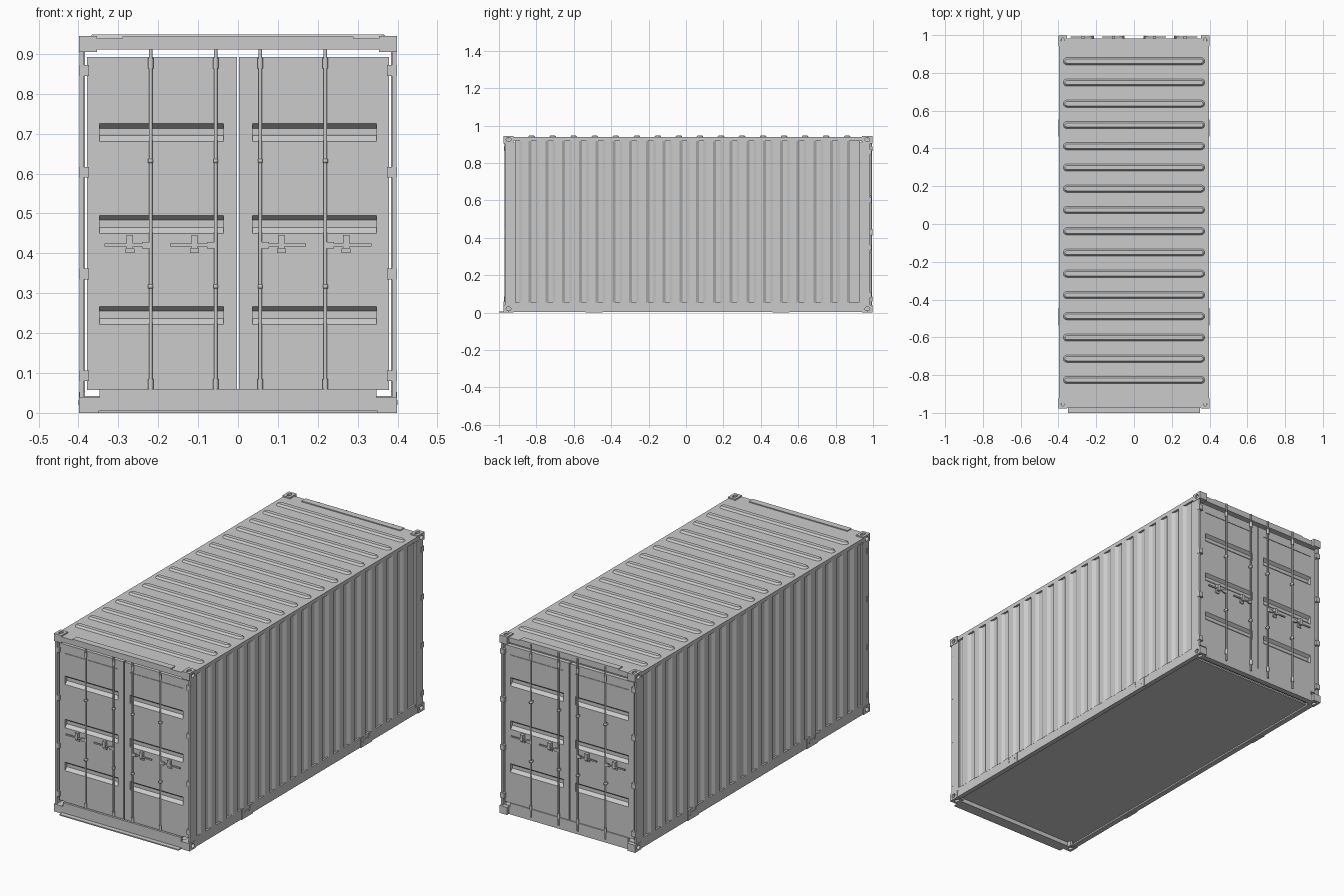
import bpy, bmesh, math
from mathutils import Matrix

if "Cube" in bpy.data.objects:
    bpy.data.objects.remove(bpy.data.objects["Cube"])

FRONT, BACK = -0.976, 0.997   # outer faces of the corner castings


def finish(name, bm, smooth=False):
    bmesh.ops.recalc_face_normals(bm, faces=bm.faces)
    me = bpy.data.meshes.new(name)
    bm.to_mesh(me)
    bm.free()
    for p in me.polygons:
        p.use_smooth = smooth and len(p.vertices) == 4
    ob = bpy.data.objects.new(name, me)
    bpy.context.collection.objects.link(ob)
    return ob


def add_box(bm, xs, ys, zs):
    mid = [(a + b) / 2 for a, b in (xs, ys, zs)]
    size = [abs(b - a) for a, b in (xs, ys, zs)]
    bmesh.ops.create_cube(bm, size=1, matrix=Matrix.Translation(mid) @ Matrix.Diagonal((*size, 1)))


def add_cyl(bm, c, r, h, n=10, axis='Z', sq=(1, 1)):
    rot = {'Z': Matrix(), 'X': Matrix.Rotation(math.pi / 2, 4, 'Y'), 'Y': Matrix.Rotation(math.pi / 2, 4, 'X')}[axis]
    bmesh.ops.create_cone(bm, cap_ends=True, segments=n, radius1=r, radius2=r, depth=h,
                          matrix=Matrix.Translation(c) @ rot @ Matrix.Diagonal((*sq, 1, 1)))


def loft(bm, a, b):
    va, vb = [bm.verts.new(p) for p in a], [bm.verts.new(p) for p in b]
    n = len(va)
    for i in range(n):
        bm.faces.new((va[i], va[(i + 1) % n], vb[(i + 1) % n], vb[i]))
    bm.faces.new(va)
    bm.faces.new(vb)


def box(name, xs, ys, zs):
    bm = bmesh.new()
    add_box(bm, xs, ys, zs)
    return finish(name, bm)


# Corner castings: one block with oval openings, mirrored to eight corners
bm = bmesh.new()
add_box(bm, (-.0225, .0225), (-.0275, .0275), (-.02, .02))
block = finish("casting_block", bm)
bm = bmesh.new()
add_cyl(bm, (0, -.0275, 0), .012, .03, 16, 'Y', (.85, 1.1))
add_cyl(bm, (.0225, 0, 0), .012, .03, 16, 'X', (.9, 1.1))
add_cyl(bm, (0, 0, .02), .012, .024, 16, 'Z', (.8, 1.3))
cutter = finish("casting_cutter", bm)
mod = block.modifiers.new("openings", 'BOOLEAN')
mod.object, mod.solver, mod.use_self = cutter, 'EXACT', True
bpy.context.view_layer.update()
casting = bpy.data.meshes.new_from_object(block.evaluated_get(bpy.context.evaluated_depsgraph_get()))
bpy.data.objects.remove(block)
bpy.data.objects.remove(cutter)
for sx in (-1, 1):
    for sy in (-1, 1):
        for sz in (-1, 1):
            bm = bmesh.new()
            bm.from_mesh(casting)
            y = FRONT + .0275 if sy < 0 else BACK - .0275
            bm.transform(Matrix.Translation((sx * .3765, y, .925 if sz > 0 else .02))
                         @ Matrix.Diagonal((sx, -sy * -1, sz, 1)))
            finish("corner_casting", bm)

# Side walls, rails, posts and fork pockets
STEP = .0895
for s in (-1, 1):
    pts = [(.384, -.915), (.386, -.915)]
    for i in range(20):
        y = -.893 + i * STEP
        pts += [(.386, y), (.397, y + .016), (.397, y + .052), (.386, y + .068)]
    pts += [(.386, .93), (.384, .93)]
    bm = bmesh.new()
    loft(bm, [(s * x, y, .05) for x, y in pts], [(s * x, y, .925) for x, y in pts])
    finish("corrugated_side", bm)
    box("bottom_side_rail", (s * .384, s * .396), (-.93, .95), (.006, .054))
    box("bottom_rail_lip", (s * .37, s * .396), (-.93, .95), (.002, .008))
    box("top_side_rail", (s * .384, s * .397), (-.93, .95), (.917, .938))
    for y0, y1 in ((-.968, -.912), (.925, .985)):
        box("corner_post", (s * .386, s * .397), (y0, y1), (.035, .91))
    for yc in (-.492, .508):
        bm = bmesh.new()
        add_box(bm, (s * .385, s * .399), (yc - .046, yc + .046), (0, .036))
        for d in (-1, 1):
            add_box(bm, (s * .385, s * .399), (yc + d * .046, yc + d * .024), (.036, .052))
            add_cyl(bm, (s * .399, yc + d * .022, .026), .006, .002, 10, 'X')
        finish("fork_pocket", bm)

# Roof with round-ended pressed ribs
box("roof", (-.39, .39), (-.95, .97), (.922, .938))
bm = bmesh.new()


def stadium(yc, r, z):
    out = []
    for i in range(18):
        side = 1 if i < 9 else -1
        a = -math.pi / 2 + math.pi * (i % 9) / 8 + (0 if side > 0 else math.pi)
        out.append((side * .355 + r * math.cos(a), yc + r * math.sin(a), z))
    return out


for i in range(16):
    yc = .862 - i * .1125
    loft(bm, stadium(yc, .021, .936), stadium(yc, .011, .948))
finish("roof_ribs", bm)

# Floor, with a raised strip behind the back sill and a thin front threshold
box("floor", (-.385, .385), (-.95, .9), (.026, .034))
box("floor_back_strip", (-.385, .385), (.9, .975), (.036, .042))
box("front_threshold", (-.35, .35), (-1, -.94), (0, .006))


# One end: frame, two grooved door leaves, bars, handles, hinges
def build_end(tag, s, face, door, bar, bar_z):
    def ys(a, b):
        return (a, b)
    inner = -s  # direction into the container
    box(tag + "_sill", (-.36, .36), ys(face, face + inner * .03), (0, .038))
    box(tag + "_sill_riser", (-.347, .347), ys(face, face + inner * .012), (.036, .06))
    box(tag + "_header", (-.36, .36), ys(face, face + inner * .045), (.911, .938))
    box(tag + "_header_cap", (-.29, .29), ys(face, face + inner * .034), (.93, .943))
    back = door + inner * .022
    deep = door + inner * .016
    prof = [(back, .052), (door, .052)]
    for z in (.222, .45, .68):
        prof += [(door, z), (deep, z + .015), (deep, z + .033), (door, z + .045)]
    lip = door + inner * .003
    prof += [(door, .844), (lip, .844), (lip, .847), (door, .847), (door, .892), (back, .892)]
    for m in (-1, 1):
        bm = bmesh.new()
        loft(bm, [(m * .036, y, z) for y, z in prof], [(m * .347, y, z) for y, z in prof])
        add_box(bm, (m * .003, m * .036), ys(door, back), (.052, .892))
        add_box(bm, (m * .347, m * .379), ys(door, back), (.058, .892))
        finish(tag + "_door", bm)
        # Locking bars with end cams and guides
        bm = bmesh.new()
        for x in (.056, .219):
            z0, z1 = bar_z
            add_cyl(bm, (m * x, bar, (z0 + z1) / 2), .0045, z1 - z0)
            for z in (.072, .876):
                add_cyl(bm, (m * x, bar, z), .007, .026)
            for z in (.317, .632):
                add_box(bm, (m * x - .006, m * x + .006), ys(door, bar + s * .005), (z - .005, z + .005))
        finish(tag + "_locking_bars", bm, True)
        # Handles with their catches
        bm = bmesh.new()
        for x0, xc, x1 in ((.056, .109, .17), (.219, .271, .335)):
            add_box(bm, (m * x0, m * x1), ys(bar - s * .002, bar + s * .003), (.417, .424))
            add_box(bm, (m * (x0), m * (x0 + .022)), ys(bar - s * .003, bar + s * .005), (.412, .428))
            add_box(bm, (m * xc - .008, m * xc + .008), ys(door, bar + s * .006), (.412, .446))
            add_box(bm, (m * xc - .011, m * xc + .011), ys(door, door + s * .006), (.401, .412))
        finish(tag + "_handles", bm)
        bm = bmesh.new()
        for z in (.093, .348, .603, .858):
            add_box(bm, (m * .374, m * .398), ys(door + inner * .006, bar + s * .002), (z - .0135, z + .0135))
        finish(tag + "_hinges", bm)


build_end("front", -1, -.975, -.956, -.965, (.04, .915))
build_end("back", 1, .982, .977, .99, (.022, .938))
